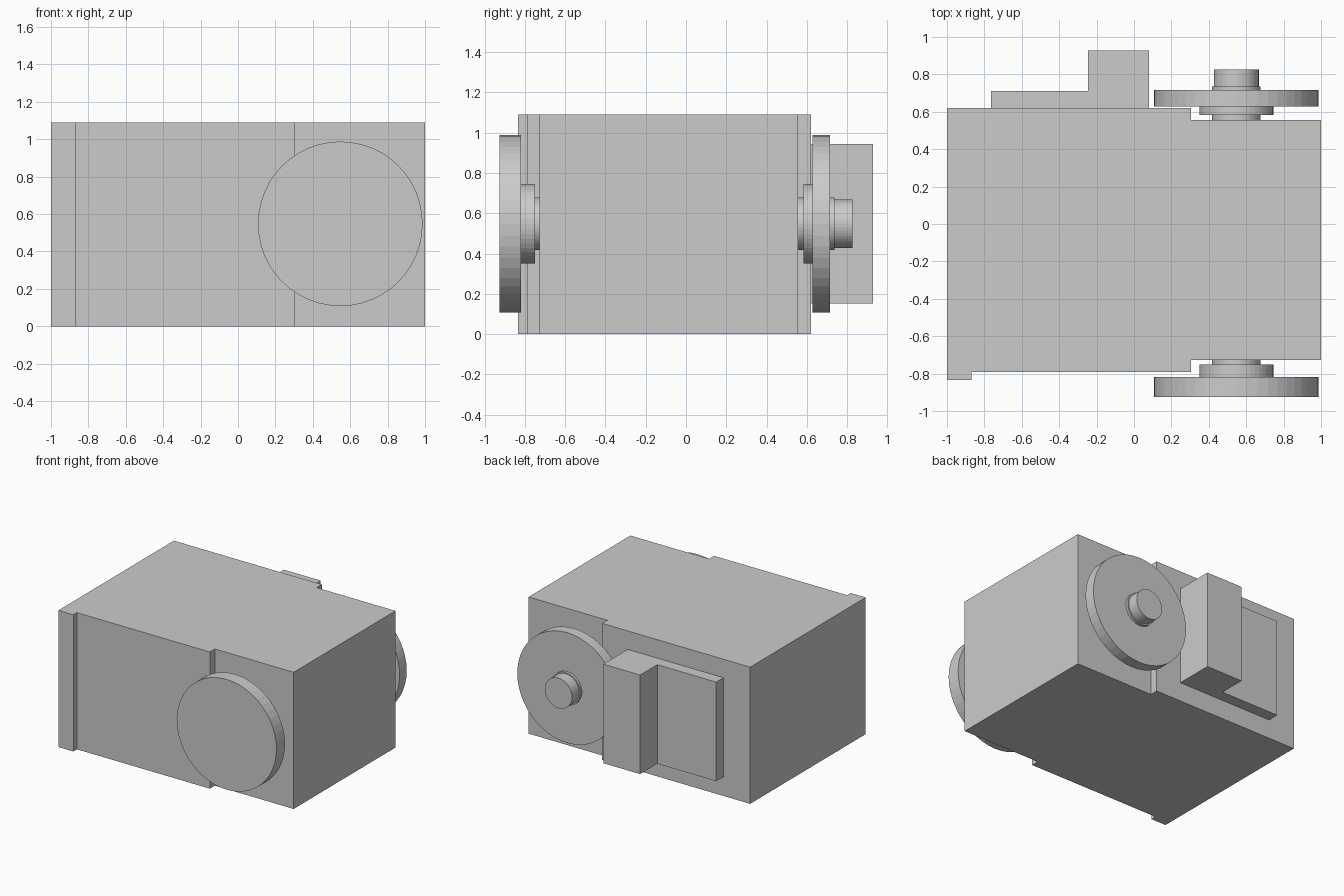
import bpy
import bmesh
from math import radians
from mathutils import Matrix, Vector

cube = bpy.data.objects.get("Cube")
if cube:
    bpy.data.objects.remove(cube, do_unlink=True)

grey = bpy.data.materials.new("plain_grey")
grey.use_nodes = True
GREY = (0.6, 0.6, 0.6, 1)
grey.diffuse_color = GREY
grey.node_tree.nodes["Principled BSDF"].inputs["Base Color"].default_value = GREY


def add_object(name, bm):
    bmesh.ops.recalc_face_normals(bm, faces=bm.faces)
    mesh = bpy.data.meshes.new(name)
    bm.to_mesh(mesh)
    bm.free()
    mesh.materials.append(grey)
    obj = bpy.data.objects.new(name, mesh)
    bpy.context.collection.objects.link(obj)
    return obj


def prism(name, outline, bottom, top):
    """Extrude a plan outline from bottom to top."""
    bm = bmesh.new()
    face = bm.faces.new([bm.verts.new((x, y, bottom)) for x, y in outline])
    grown = bmesh.ops.extrude_face_region(bm, geom=[face])["geom"]
    verts = [v for v in grown if isinstance(v, bmesh.types.BMVert)]
    bmesh.ops.translate(bm, verts=verts, vec=(0, 0, top - bottom))
    return add_object(name, bm)


AXLE = Vector((0.547, 0, 0.548))


def disc(name, radius, y0, y1):
    """Round part along y, centred on the shared axle."""
    bm = bmesh.new()
    place = Matrix.Translation(AXLE + Vector((0, (y0 + y1) / 2, 0)))
    bmesh.ops.create_cone(bm, cap_ends=True, segments=48, radius1=radius,
                          radius2=radius, depth=y1 - y0,
                          matrix=place @ Matrix.Rotation(radians(90), 4, "X"))
    return add_object(name, bm)


# Housing with stepped sides and a front lip
prism("housing", [(-1, -0.835), (-0.868, -0.835), (-0.868, -0.79),
                  (0.305, -0.79), (0.305, -0.727), (1, -0.727),
                  (1, 0.555), (0.305, 0.555), (0.305, 0.62), (-1, 0.62)],
      0, 1.09)

# Rear cover: thin plate stepping out to a thick block
prism("rear_cover", [(-0.765, 0.62), (0.08, 0.62), (0.08, 0.928),
                     (-0.245, 0.928), (-0.245, 0.712), (-0.765, 0.712)],
      0.153, 0.943)

# Front wheel stack
disc("front_washer", 0.13, -0.755, -0.727)
disc("front_hub", 0.198, -0.818, -0.75)
disc("front_wheel", 0.44, -0.925, -0.818)

# Rear wheel stack
disc("rear_washer", 0.13, 0.555, 0.585)
disc("rear_hub", 0.198, 0.583, 0.627)
disc("rear_wheel", 0.44, 0.627, 0.716)
disc("rear_collar", 0.13, 0.716, 0.736)
disc("rear_axle_end", 0.12, 0.736, 0.826)
